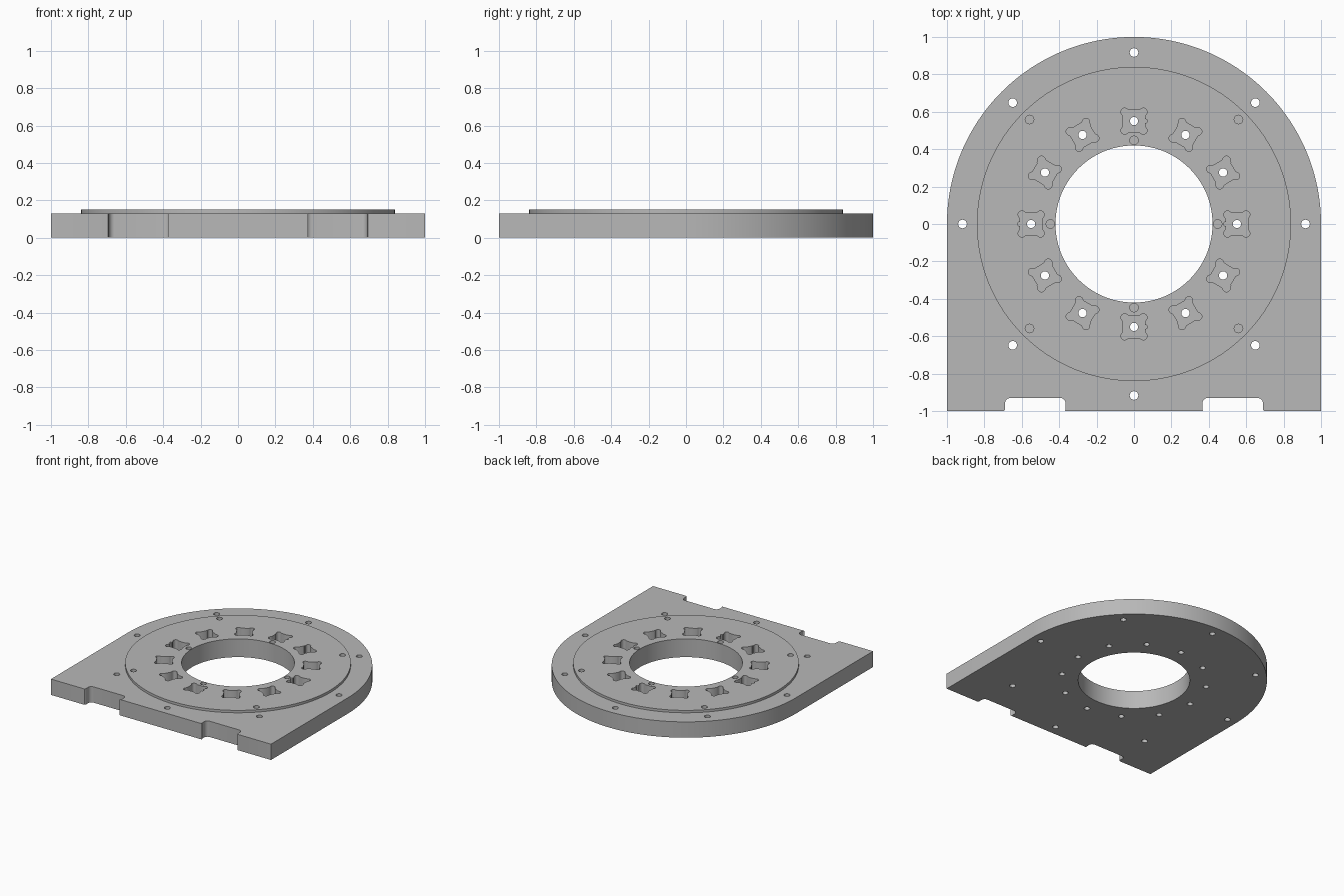
import bpy, bmesh
from math import sin, cos, pi, radians
from mathutils import Vector, Matrix

cube = bpy.data.objects.get("Cube")
if cube:
    bpy.data.objects.remove(cube)

PLATE_TOP, DISC_TOP = 0.13, 0.15
POCKET_FLOOR = 0.04
BORE_R, DISC_R, POCKET_R, BOLT_R = 0.42, 0.84, 0.55, 0.917

grey = bpy.data.materials.new("plain_grey")
grey.use_nodes = True
colour = (0.48, 0.48, 0.48, 1)
grey.diffuse_color = colour
grey.node_tree.nodes["Principled BSDF"].inputs["Base Color"].default_value = colour


def arc(cx, cy, r, start, end, steps):
    return [(cx + r * cos(radians(start + (end - start) * i / steps)),
             cy + r * sin(radians(start + (end - start) * i / steps)))
            for i in range(steps + 1)]


def circle(cx, cy, r, steps=24):
    return arc(cx, cy, r, 0, 360, steps)[:-1]


def polar(r, degrees):
    return r * cos(radians(degrees)), r * sin(radians(degrees))


def prisms(name, outlines, z0, z1):
    """One object made of upright prisms, one for each outline."""
    bm = bmesh.new()
    for outline in outlines:
        face = bm.faces.new([bm.verts.new((x, y, z0)) for x, y in outline])
        top = bmesh.ops.extrude_face_region(bm, geom=[face])["geom"]
        bmesh.ops.translate(bm, vec=(0, 0, z1 - z0),
                            verts=[v for v in top if isinstance(v, bmesh.types.BMVert)])
    bmesh.ops.recalc_face_normals(bm, faces=bm.faces)
    mesh = bpy.data.meshes.new(name)
    bm.to_mesh(mesh)
    bm.free()
    mesh.materials.append(grey)
    obj = bpy.data.objects.new(name, mesh)
    bpy.context.collection.objects.link(obj)
    return obj


# Base plate outline: round back, square front with two rounded notches
def notch_half():
    return (arc(0.375, -0.99, 0.01, 270, 180, 3)[::1]
            + arc(0.395, -0.96, 0.03, 180, 90, 6)
            + arc(0.66, -0.96, 0.03, 90, 0, 6)
            + arc(0.70, -0.99, 0.01, 180, 270, 3))


right_notch = notch_half()
left_notch = [(-x, y) for x, y in reversed(right_notch)]
outline = arc(0, 0, 1, 0, 180, 96) + [(-1, -1)] + left_notch + right_notch + [(1, -1)]
plate = prisms("base_plate", [outline], 0, PLATE_TOP)

# Raised round disc
disc = prisms("raised_disc", [circle(0, 0, DISC_R, 128)], 0.07, DISC_TOP)

# Central bore and the bolt holes around the rim
bolts = [circle(*polar(BOLT_R, a), 0.023) for a in range(0, 360, 45)]
through = prisms("bore_and_bolt_cutter", [circle(0, 0, BORE_R, 96)] + bolts, -0.1, 0.3)

# Shallow dowel holes
dowels = [circle(*polar(0.447, a), 0.023) for a in range(0, 360, 90)]
dowels += [circle(*polar(0.79, a), 0.023) for a in range(45, 360, 90)]
dowel_cutter = prisms("dowel_cutter", dowels, 0.08, 0.3)

# Square pockets with relieved corners
corner = arc(0.05, 0.05, 0.02, -45, 135, 8) + [(0.026, 0.059), (-0.026, 0.059)]


def pocket(angle):
    centre = Vector(polar(POCKET_R, angle))
    points = []
    for quarter in range(4):
        turn = Matrix.Rotation(radians(angle + 90 * quarter), 2)
        points += [tuple(centre + turn @ Vector(p)) for p in corner]
    return points


angles = range(0, 360, 30)
pockets = prisms("pocket_cutter", [pocket(a) for a in angles], POCKET_FLOOR, 0.3)

# Small round key notch on one side of each pocket
key_side = {0: 180, 30: 60, 60: 120, 90: 0, 120: 60, 150: 120, 180: 180}
keys = []
for a in angles:
    side = key_side[a] if a <= 180 else -key_side[360 - a]
    spot = Vector(polar(POCKET_R, a)) + Vector(polar(0.061, side))
    keys.append(circle(spot.x, spot.y, 0.011, 12))
key_cutter = prisms("key_cutter", keys, POCKET_FLOOR + 0.005, 0.3)

# Screw hole through each pocket floor
screws = prisms("screw_cutter", [circle(*polar(POCKET_R, a), 0.022) for a in angles], -0.1, 0.3)

# Join the disc, then cut everything
helpers = [disc, through, dowel_cutter, pockets, key_cutter, screws]
for helper in helpers:
    helper.hide_render = True
    mod = plate.modifiers.new(helper.name, 'BOOLEAN')
    mod.operation = 'UNION' if helper is disc else 'DIFFERENCE'
    mod.solver = 'EXACT'
    mod.object = helper

bpy.context.view_layer.update()
finished = bpy.data.meshes.new_from_object(
    plate.evaluated_get(bpy.context.evaluated_depsgraph_get()))
plate.modifiers.clear()
plate.data = finished
for helper in helpers:
    bpy.data.objects.remove(helper)

# Smooth round walls, crisp edges
bpy.ops.object.select_all(action='DESELECT')
plate.select_set(True)
bpy.context.view_layer.objects.active = plate
bpy.ops.object.shade_smooth_by_angle(angle=radians(30))
